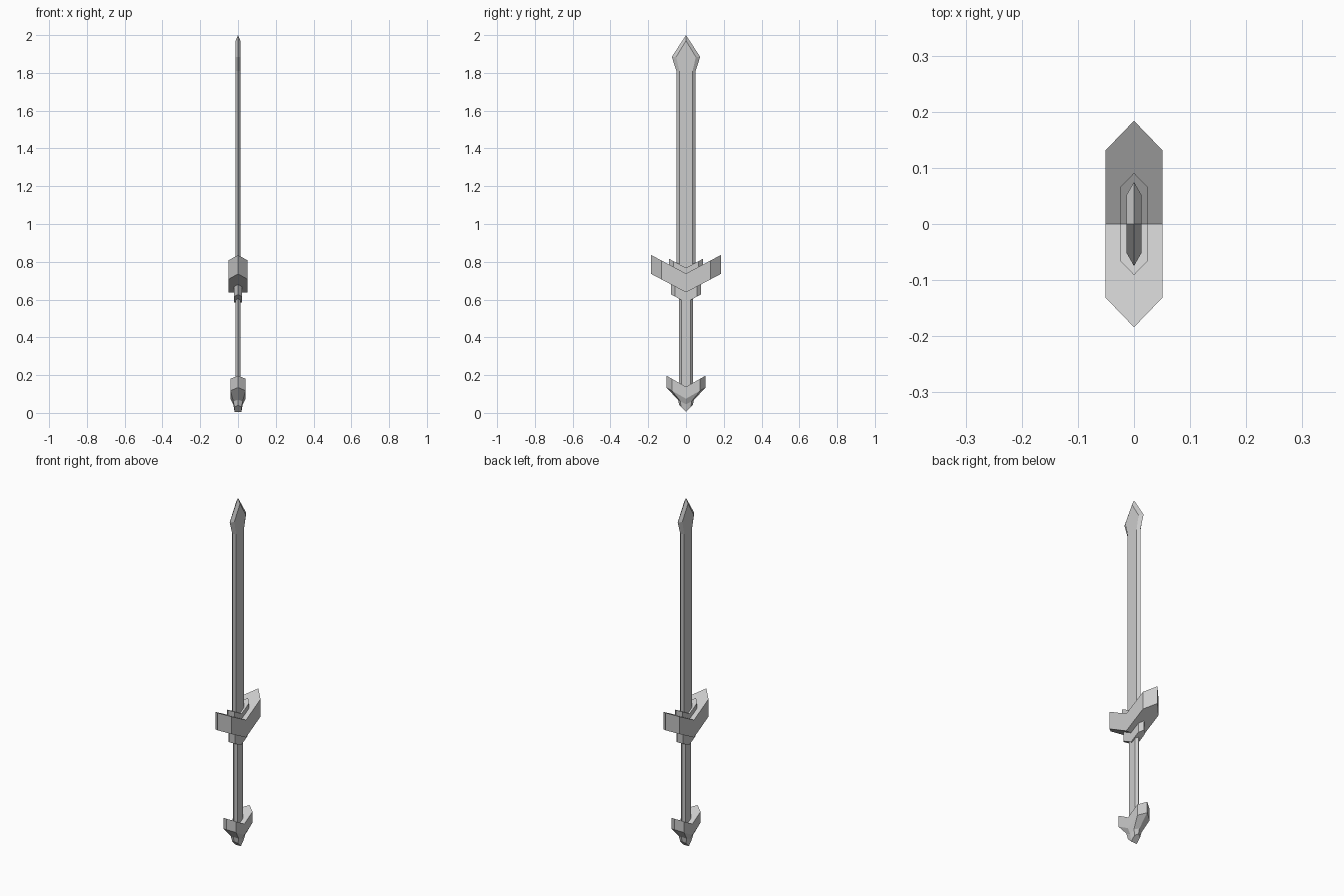
import bpy, bmesh

if "Cube" in bpy.data.objects:
    bpy.data.objects.remove(bpy.data.objects["Cube"])


def hex_loft(name, rings):
    """Loft pointed hexagonal sections.
    ring = (half thickness x, shoulder y, point y, centre z, V slope, extra lift of the points)"""
    bm = bmesh.new()
    loops = []
    for x, ys, ye, z, slope, lift in rings:
        outline = [(x, 0), (x, ys), (0, ye), (-x, ys), (-x, 0), (-x, -ys), (0, -ye), (x, -ys)]
        loop = []
        for i, (px, py) in enumerate(outline):
            dz = abs(py) * slope + (lift if i in (2, 6) else 0)
            loop.append(bm.verts.new((px, py, z + dz)))
        loops.append(loop)
    for a, b in zip(loops, loops[1:]):
        for i in range(8):
            j = (i + 1) % 8
            bm.faces.new((a[i], a[j], b[j], b[i]))
    # each end is two planar halves meeting on the centre line
    for ring, loop in ((rings[0], loops[0]), (rings[-1], loops[-1])):
        if ring[2] > 0:
            bm.faces.new(loop[0:5])
            bm.faces.new(loop[4:8] + loop[0:1])
    bmesh.ops.remove_doubles(bm, verts=bm.verts, dist=1e-5)
    bmesh.ops.recalc_face_normals(bm, faces=bm.faces)
    mesh = bpy.data.meshes.new(name)
    bm.to_mesh(mesh)
    bm.free()
    obj = bpy.data.objects.new(name, mesh)
    bpy.context.collection.objects.link(obj)
    return obj


# Blade with flared spear point
hex_loft("blade", [
    (0.013, 0.035, 0.051, 0.70, 0, 0),
    (0.013, 0.035, 0.051, 1.81, 0, 0),
    (0.013, 0.052, 0.075, 1.885, 0, 0),
    (0.013, 0, 0, 1.97, 0, 0.03),
])

# Wide V-shaped crossguard
hex_loft("crossguard", [
    (0.051, 0.131, 0.184, 0.638, 0.53, 0),
    (0.051, 0.131, 0.184, 0.738, 0.53, 0),
])

# Narrow collar running through the crossguard
hex_loft("collar", [
    (0.020, 0.058, 0.080, 0.585, 0.53, 0),
    (0.020, 0.058, 0.080, 0.660, 0.53, 0),
    (0.024, 0.066, 0.091, 0.690, 0.53, 0),
    (0.024, 0.066, 0.091, 0.768, 0.53, 0),
])

# Grip
hex_loft("grip", [
    (0.013, 0.025, 0.037, 0.08, 0, 0),
    (0.013, 0.025, 0.037, 0.64, 0, 0),
])

# V-shaped pommel tapering to the end nub
hex_loft("pommel", [
    (0.018, 0.026, 0.036, 0.005, 1.0, 0),
    (0.025, 0.030, 0.042, 0.045, 0.57, 0),
    (0.040, 0.075, 0.104, 0.075, 0.57, 0),
    (0.040, 0.075, 0.104, 0.138, 0.57, 0),
])
